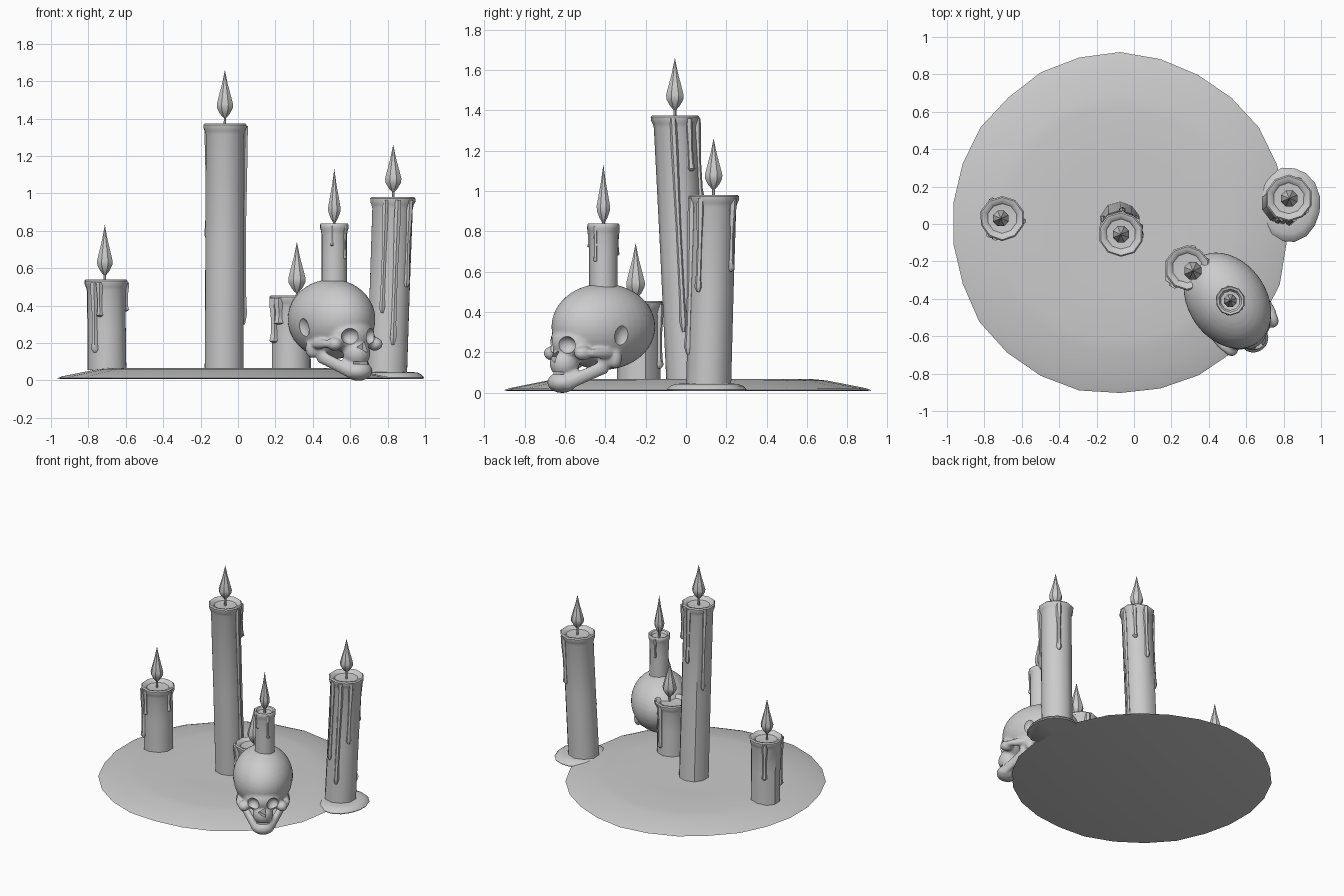
import bpy, bmesh, math, random
from mathutils import Vector, Matrix

if "Cube" in bpy.data.objects:
    bpy.data.objects.remove(bpy.data.objects["Cube"])

random.seed(4)


def finish(name, bm, angle=40):
    bmesh.ops.recalc_face_normals(bm, faces=bm.faces)
    me = bpy.data.meshes.new(name)
    bm.to_mesh(me)
    bm.free()
    ob = bpy.data.objects.new(name, me)
    bpy.context.collection.objects.link(ob)
    bpy.ops.object.select_all(action='DESELECT')
    ob.select_set(True)
    bpy.context.view_layer.objects.active = ob
    if angle:
        bpy.ops.object.shade_smooth_by_angle(angle=math.radians(angle))
    return ob


def loft(bm, rings, n, wobble=0.0, seed_each=False):
    """Rings of (centre, radius x, radius y), capped at both ends."""
    jit = [1 + random.uniform(-wobble, wobble) for _ in range(n)]
    loops = []
    for c, rx, ry in rings:
        loop = []
        for i in range(n):
            a = 2 * math.pi * (i + 0.5) / n
            loop.append(bm.verts.new(Vector(c) + Vector(
                (rx * jit[i] * math.cos(a), ry * jit[i] * math.sin(a), 0))))
        loops.append(loop)
    for p, q in zip(loops, loops[1:]):
        for i in range(n):
            j = (i + 1) % n
            bm.faces.new((p[i], p[j], q[j], q[i]))
    bm.faces.new(loops[0][::-1])
    bm.faces.new(loops[-1])


def ball(bm, c, s, seg=24):
    bmesh.ops.create_uvsphere(bm, u_segments=seg, v_segments=seg // 2, radius=1,
                              matrix=Matrix.Translation(c) @ Matrix.Diagonal((*s, 1)))


def puddle(name, cx, cy, rx, ry, profile, n, wobble):
    bm = bmesh.new()
    loft(bm, [((cx, cy, z), rx * f, ry * f) for f, z in profile], n, wobble)
    finish(name, bm, 50)


# wax pools
puddle("wax_pool", -0.075, 0.0, 0.905, 0.91,
       [(0.98, 0.008), (1.0, 0.012), (0.97, 0.022), (0.86, 0.042), (0.76, 0.060),
        (0.68, 0.067), (0.4, 0.065), (0.1, 0.064)], 26, 0.012)
puddle("side_wax_pool", 0.825, 0.105, 0.172, 0.2,
       [(0.97, 0.008), (1.0, 0.015), (0.92, 0.032), (0.78, 0.043), (0.5, 0.046)], 16, 0.03)


def candle(name, base, top, r, drips, flame_xy, flame_z, flame_r):
    base, top = Vector(base), Vector(top)
    h = top.z - base.z

    def axis(z):
        return base.lerp(top, (z - base.z) / h)

    # body with a swollen lip and a dished top
    bm = bmesh.new()
    prof = [(0, 1), (h * 0.5, 0.99), (h - 0.06, 1.0), (h - 0.04, 1.05), (h - 0.025, 1.11),
            (h - 0.008, 1.12), (h, 1.05), (h - 0.004, 0.88), (h - 0.02, 0.74), (h - 0.024, 0.3)]
    loft(bm, [(axis(base.z + z), r * f, r * f) for z, f in prof], 10, 0.02)
    finish(name, bm)
    # drips running down the side
    bm = bmesh.new()
    for deg, end, w in drips:
        a = math.radians(deg)
        out = Vector((math.cos(a), math.sin(a), 0))
        rings = []
        start = top.z - 0.015
        for f, k, o in ((0, 0.9, 1.0), (0.12, 1.0, 0.98), (0.5, 0.7, 0.96), (0.85, 0.75, 0.97),
                        (0.95, 1.0, 0.98), (1, 0.45, 0.96)):
            z = start + (end - start) * f
            rings.append((axis(z) + out * r * o, w * k, w * k))
        loft(bm, rings, 6)
    finish(name + "_drips", bm, 50)
    # wick
    fx, fy = flame_xy
    z0, z1 = flame_z
    bm = bmesh.new()
    loft(bm, [((fx, fy, top.z - 0.03), 0.008, 0.008), ((fx, fy, z0 + 0.04), 0.006, 0.006)], 6)
    finish(name + "_wick", bm)
    # flame
    bm = bmesh.new()
    loft(bm, [((fx, fy, z0 + (z1 - z0) * t), flame_r * f, flame_r * f) for t, f in
              ((0, 0.2), (0.08, 0.6), (0.2, 0.97), (0.28, 1.0), (0.45, 0.75),
               (0.7, 0.36), (1, 0.01))], 8)
    finish(name + "_flame", bm, 30)


candle("left_candle", (-0.70, 0.03, 0.055), (-0.705, 0.03, 0.54), 0.108,
       [(-110, 0.34, 0.02), (-128, 0.15, 0.022), (-8, 0.37, 0.02), (120, 0.25, 0.02)],
       (-0.712, 0.03), (0.565, 0.83), 0.045)
candle("tall_candle", (-0.075, 0.01, 0.055), (-0.07, -0.055, 1.375), 0.109,
       [(-5, 0.30, 0.018), (85, 0.95, 0.02), (150, 0.75, 0.018), (40, 1.1, 0.02)],
       (-0.07, -0.055), (1.405, 1.66), 0.047)
candle("right_candle", (0.795, 0.11, 0.03), (0.828, 0.137, 0.98), 0.112,
       [(-75, 0.19, 0.02), (-35, 0.50, 0.02), (-110, 0.36, 0.018), (60, 0.6, 0.02)],
       (0.83, 0.137), (1.01, 1.26), 0.047)
candle("short_candle", (0.285, -0.235, 0.055), (0.285, -0.235, 0.455), 0.108,
       [(-150, 0.2, 0.03), (-130, 0.3, 0.03), (75, 0.12, 0.022), (20, 0.25, 0.02)],
       (0.315, -0.25), (0.47, 0.74), 0.05)
candle("skull_candle", (0.515, -0.41, 0.525), (0.515, -0.41, 0.84), 0.071,
       [(-35, 0.65, 0.012), (-100, 0.72, 0.012), (100, 0.68, 0.012)],
       (0.515, -0.41), (0.845, 1.13), 0.036)

# skull, built facing +x and then turned
bm = bmesh.new()
ball(bm, (0, 0, 0.327), (0.278, 0.21, 0.214), 40)          # cranium
ball(bm, (0.175, 0, 0.245), (0.118, 0.135, 0.10))          # brow and face
ball(bm, (0.235, 0, 0.145), (0.075, 0.072, 0.075))         # upper jaw
ball(bm, (0.25, 0, 0.05), (0.072, 0.078, 0.052))           # chin
for s in (-1, 1):
    ball(bm, (0.215, s * 0.132, 0.195), (0.048, 0.04, 0.036))   # cheek
    ball(bm, (0.13, s * 0.165, 0.195), (0.09, 0.022, 0.026))    # cheek arch
    ball(bm, (0.04, s * 0.16, 0.17), (0.035, 0.03, 0.05))       # bump behind the jaw
    path = [Vector(p) for p in ((0.09, s * 0.14, 0.20), (0.09, s * 0.13, 0.125),
                                (0.25, s * 0.055, 0.048))]
    for p, q in zip(path, path[1:]):                            # jaw branch
        for i in range(9):
            ball(bm, p.lerp(q, i / 8), (0.033, 0.024, 0.036), 12)
skull = finish("skull", bm, 0)

# cutters for sockets, temples, nose and mouth
bm = bmesh.new()
for s in (-1, 1):
    ball(bm, (0.285, s * 0.073, 0.235), (0.06, 0.046, 0.046))
    ball(bm, (0.035, s * 0.235, 0.27), (0.05, 0.055, 0.072))
bmesh.ops.create_cone(bm, cap_ends=True, segments=3, radius1=0.036, radius2=0.036, depth=0.1,
                      matrix=Matrix.Translation((0.315, 0, 0.178)) @ Matrix.Rotation(math.pi / 2, 4, 'Y')
                      @ Matrix.Rotation(math.pi, 4, 'Z'))
bmesh.ops.create_cube(bm, size=1, matrix=Matrix.Translation((0.32, 0, 0.095))
                      @ Matrix.Diagonal((0.1, 0.3, 0.012, 1)))
cutter = finish("skull_cutter", bm, 0)
cutter.hide_render = True

bpy.ops.object.select_all(action='DESELECT')
bpy.context.view_layer.objects.active = skull
skull.select_set(True)
m = skull.modifiers.new("fuse", 'REMESH')
m.mode = 'VOXEL'
m.voxel_size = 0.0095
m = skull.modifiers.new("soften", 'SMOOTH')
m.factor = 0.5
m.iterations = 4
m = skull.modifiers.new("carve", 'BOOLEAN')
m.operation = 'DIFFERENCE'
m.solver = 'EXACT'
m.object = cutter
for name in ("fuse", "soften", "carve"):
    bpy.ops.object.modifier_apply(modifier=name)
bpy.data.objects.remove(cutter)
bpy.ops.object.shade_smooth_by_angle(angle=math.radians(40))
skull.location = (0.50, -0.41, 0)
skull.rotation_euler = (0, 0, math.radians(-55))
